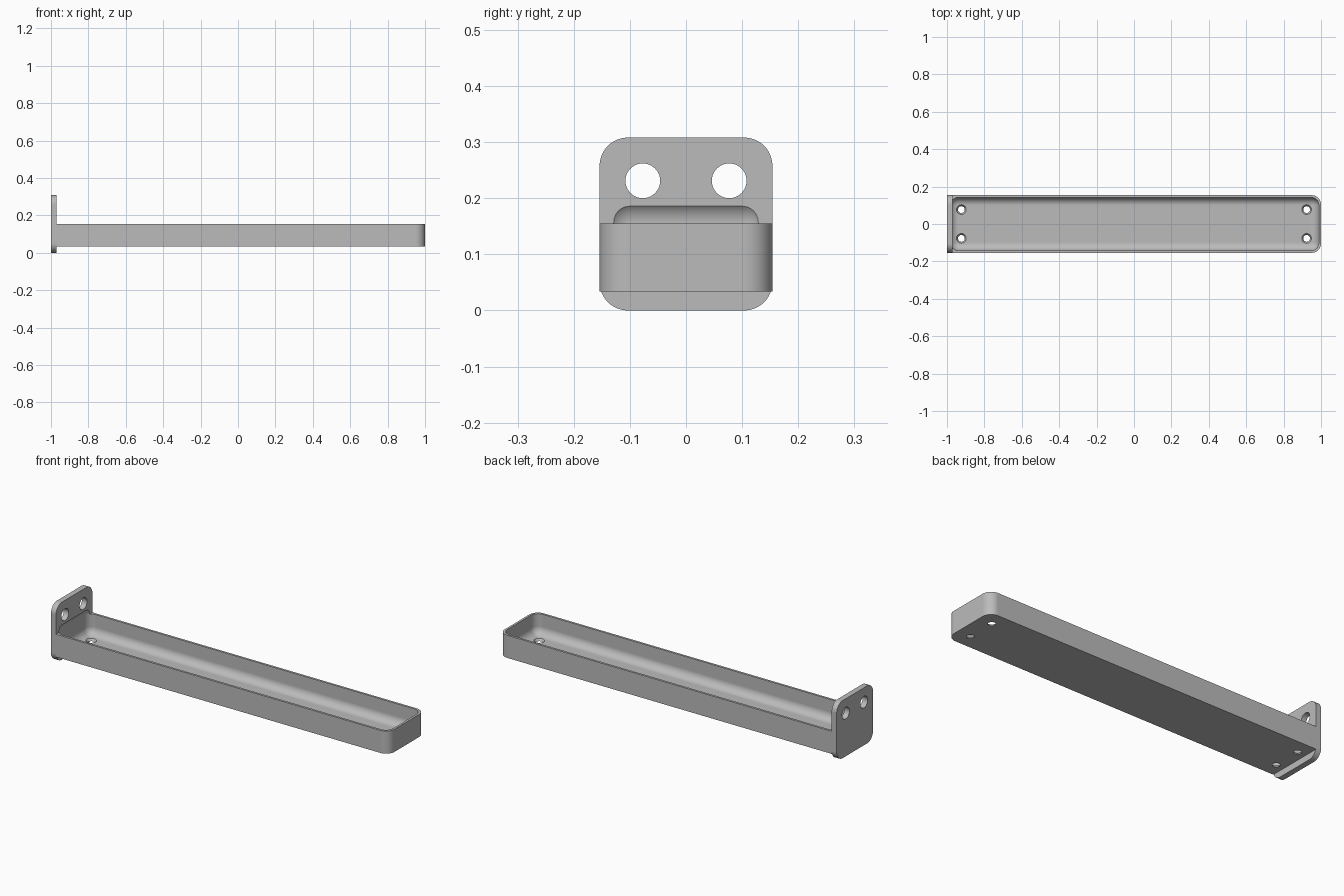
import bpy, bmesh, math
from mathutils import Matrix, Vector

old = bpy.data.objects.get("Cube")
if old:
    bpy.data.objects.remove(old, do_unlink=True)

GREY = (0.5, 0.5, 0.5, 1.0)
mat = bpy.data.materials.new("plain grey")
mat.use_nodes = True
mat.diffuse_color = GREY
mat.node_tree.nodes["Principled BSDF"].inputs["Base Color"].default_value = GREY


def finish(bm, name):
    mesh = bpy.data.meshes.new(name)
    bm.to_mesh(mesh)
    bm.free()
    mesh.materials.append(mat)
    obj = bpy.data.objects.new(name, mesh)
    bpy.context.collection.objects.link(obj)
    return obj


def rounded_box(name, lo, hi, radius, pick, segments=12):
    """Box between two corners, rounding the edges that pick(edge) accepts."""
    lo, hi = Vector(lo), Vector(hi)
    bm = bmesh.new()
    bmesh.ops.create_cube(bm, size=1)
    for v in bm.verts:
        v.co = (lo + hi) / 2 + v.co * (hi - lo)
    bmesh.ops.bevel(bm, geom=[e for e in bm.edges if pick(e)], offset=radius,
                    offset_type='OFFSET', segments=segments, profile=0.5,
                    affect='EDGES', clamp_overlap=True)
    return finish(bm, name)


def drill(name, centre, r_bottom, r_top, depth, along_x=False):
    bm = bmesh.new()
    rot = Matrix.Rotation(math.pi / 2, 4, 'Y') if along_x else Matrix.Identity(4)
    bmesh.ops.create_cone(bm, cap_ends=True, segments=40, radius1=r_bottom,
                          radius2=r_top, depth=depth,
                          matrix=Matrix.Translation(centre) @ rot)
    return finish(bm, name)


def cut(obj, cutters):
    bpy.context.view_layer.objects.active = obj
    for c in cutters:
        c.hide_render = True
        mod = obj.modifiers.new("cut", 'BOOLEAN')
        mod.operation = 'DIFFERENCE'
        mod.solver = 'EXACT'
        mod.object = c
        bpy.ops.object.modifier_apply(modifier=mod.name)


def is_along(edge, axis):
    d = edge.verts[0].co - edge.verts[1].co
    return abs(d[axis]) > 0.999 * d.length


W = 0.154          # half width
JOIN = -0.97       # where the tray meets the plate
HOLE_Y = 0.077

# Tray, rounded at the free end only
tray = rounded_box("tray", (JOIN, -W, 0.034), (1, W, 0.155), 0.05,
                   lambda e: is_along(e, 2) and e.verts[0].co.x > 0)

# Upright mounting plate with four rounded corners
plate = rounded_box("mounting_plate", (-1, -W, 0), (JOIN, W, 0.308), 0.05,
                    lambda e: is_along(e, 0))

# Fully rounded cavity, which also bites a shallow pocket into the plate
cavity = rounded_box("cavity_cutter", (-0.9815, -0.142, 0.046),
                     (0.988, 0.142, 0.199), 0.042, lambda e: True)

# Countersunk floor holes and straight plate holes
floor_drills = [drill("floor_drill", (x, y, 0.04), 0.014, 0.030, 0.024)
                for x in (-0.923, 0.923) for y in (-HOLE_Y, HOLE_Y)]
plate_drills = [drill("plate_drill", (-0.985, y, 0.231), 0.031, 0.031, 0.1, True)
                for y in (-HOLE_Y, HOLE_Y)]

cut(tray, [cavity] + floor_drills)
cut(plate, [cavity] + plate_drills)
for helper in [cavity] + floor_drills + plate_drills:
    bpy.data.objects.remove(helper, do_unlink=True)

# Smooth curves, crisp edges
for obj in (tray, plate):
    bpy.ops.object.select_all(action='DESELECT')
    obj.select_set(True)
    bpy.context.view_layer.objects.active = obj
    bpy.ops.object.shade_smooth_by_angle(angle=math.radians(25))
    weighted = obj.modifiers.new("weighted normals", 'WEIGHTED_NORMAL')
    weighted.keep_sharp = True
